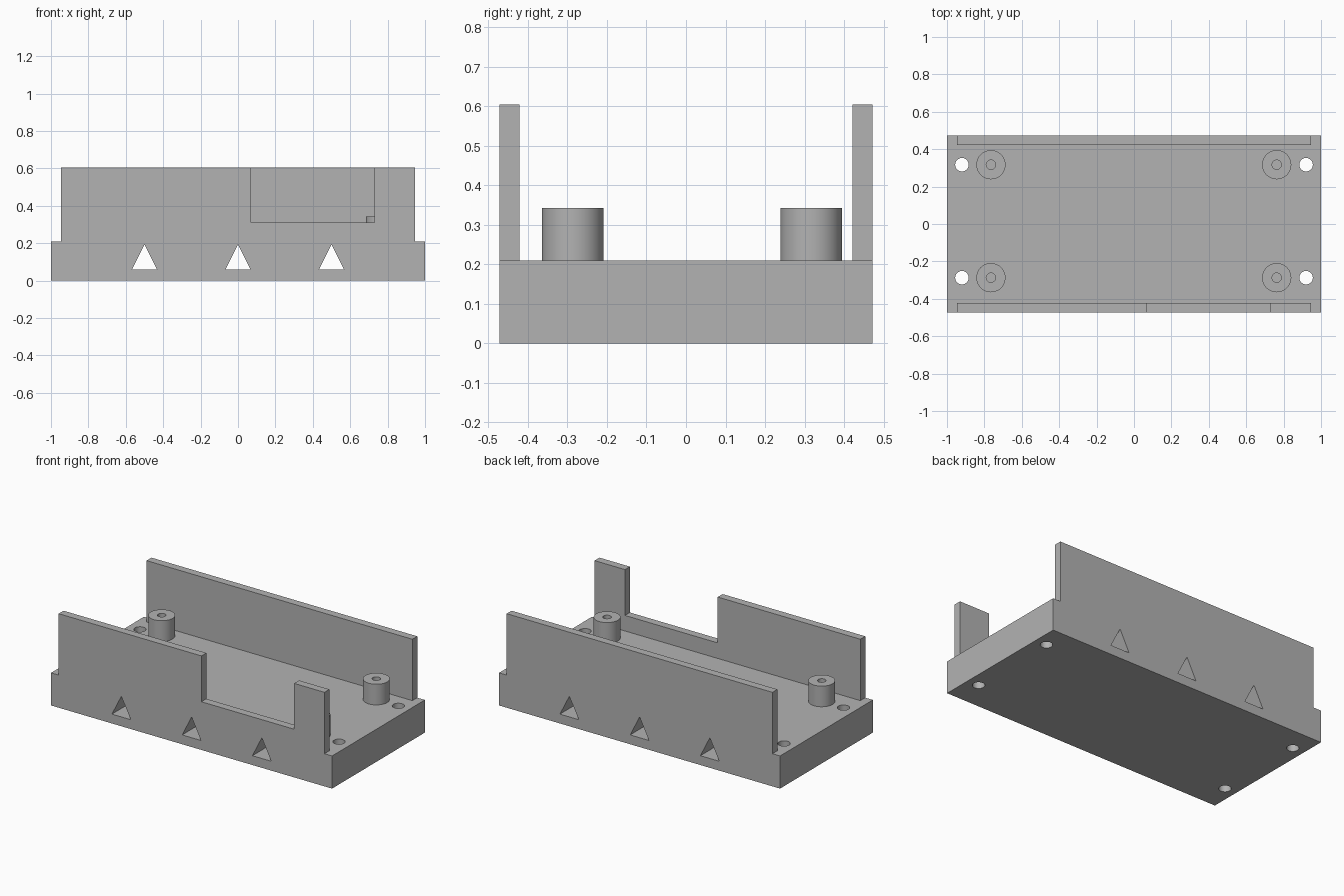
import bpy, bmesh, math
from mathutils import Vector

cube = bpy.data.objects.get("Cube")
if cube:
    bpy.data.objects.remove(cube, do_unlink=True)

# One plain grey for everything
grey = bpy.data.materials.new("plain_grey")
grey.use_nodes = True
colour = (0.45, 0.45, 0.45, 1)
grey.diffuse_color = colour
grey.node_tree.nodes["Principled BSDF"].inputs["Base Color"].default_value = colour

HALF_X, HALF_Y, FLOOR_Z = 1.0, 0.472, 0.21
WALL_X, WALL_Z, WALL_T = 0.946, 0.605, 0.05
ROWS = (-0.287, 0.317)      # y of posts and screw holes


def add_object(name, bm):
    bmesh.ops.recalc_face_normals(bm, faces=bm.faces)
    mesh = bpy.data.meshes.new(name)
    bm.to_mesh(mesh)
    bm.free()
    mesh.materials.append(grey)
    obj = bpy.data.objects.new(name, mesh)
    bpy.context.collection.objects.link(obj)
    return obj


def extrude(name, outline, direction):
    """Prism from a closed outline pushed along a direction."""
    bm = bmesh.new()
    face = bm.faces.new([bm.verts.new(p) for p in outline])
    top = bmesh.ops.extrude_face_region(bm, geom=[face])["geom"]
    moved = [v for v in top if isinstance(v, bmesh.types.BMVert)]
    bmesh.ops.translate(bm, verts=moved, vec=Vector(direction))
    return add_object(name, bm)


def circle(x, y, z, r, n=48):
    return [(x + r * math.cos(math.tau * i / n), y + r * math.sin(math.tau * i / n), z)
            for i in range(n)]


def boolean(target, other, operation):
    mod = target.modifiers.new(other.name, "BOOLEAN")
    mod.operation, mod.solver, mod.object = operation, "EXACT", other
    other.hide_render = True
    other.hide_set(True)


def wall(name, y, notch):
    """Side wall rising from inside the base, with an optional notch in its top."""
    outline = [(-WALL_X, 0.1), (WALL_X, 0.1), (WALL_X, WALL_Z)]
    outline += notch + [(-WALL_X, WALL_Z)]
    return extrude(name, [(x, y, z) for x, z in outline], (0, WALL_T, 0))


# Base slab
base = extrude("base", [(-HALF_X, -HALF_Y, 0), (HALF_X, -HALF_Y, 0),
                        (HALF_X, HALF_Y, 0), (-HALF_X, HALF_Y, 0)], (0, 0, FLOOR_Z))

# Long walls, the front one notched, merged into the slab
notch = [(0.73, WALL_Z), (0.73, 0.31), (0.07, 0.31), (0.07, WALL_Z)]
helpers = [wall("front_wall", -HALF_Y, notch), wall("back_wall", HALF_Y - WALL_T, [])]
for part in helpers:
    boolean(base, part, "UNION")

# Triangular channels running front to back
for x in (-0.5, 0, 0.5):
    triangle = [(x - 0.067, -0.6, 0.06), (x + 0.067, -0.6, 0.06), (x, -0.6, 0.193)]
    helpers.append(extrude("channel_cutter", triangle, (0, 1.2, 0)))
    boolean(base, helpers[-1], "DIFFERENCE")

# Screw holes in the corners
for x in (-0.92, 0.92):
    for y in ROWS:
        helpers.append(extrude("screw_hole_cutter", circle(x, y, -0.1, 0.036), (0, 0, 0.5)))
        boolean(base, helpers[-1], "DIFFERENCE")

# Bake the cuts, tidy flat faces and drop the helpers
tidy = base.modifiers.new("tidy", "DECIMATE")
tidy.decimate_type, tidy.angle_limit = "DISSOLVE", math.radians(1)
bpy.context.view_layer.update()
evaluated = base.evaluated_get(bpy.context.evaluated_depsgraph_get())
baked = bpy.data.meshes.new_from_object(evaluated)
base.modifiers.clear()
base.data = baked
baked.materials.clear()
baked.materials.append(grey)
for part in helpers:
    bpy.data.objects.remove(part, do_unlink=True)


# Hollow standoff posts
def post(name, x, y):
    bm = bmesh.new()
    rings = [[bm.verts.new(p) for p in circle(x, y, z, r)]
             for r, z in ((0.078, FLOOR_Z), (0.078, 0.343), (0.025, 0.343), (0.025, FLOOR_Z))]
    for a, b in zip(rings, rings[1:] + rings[:1]):
        for i in range(len(a)):
            j = (i + 1) % len(a)
            bm.faces.new((a[i], a[j], b[j], b[i]))
    return add_object(name, bm)


posts = [post(f"{row}_{side}_post", x, y)
         for row, y in zip(("front", "back"), ROWS)
         for side, x in (("right", -0.765), ("left", 0.763))]

# Smooth round surfaces, keep hard edges
bpy.ops.object.select_all(action="DESELECT")
for obj in posts + [base]:
    obj.select_set(True)
bpy.context.view_layer.objects.active = base
bpy.ops.object.shade_smooth_by_angle(angle=math.radians(30))
